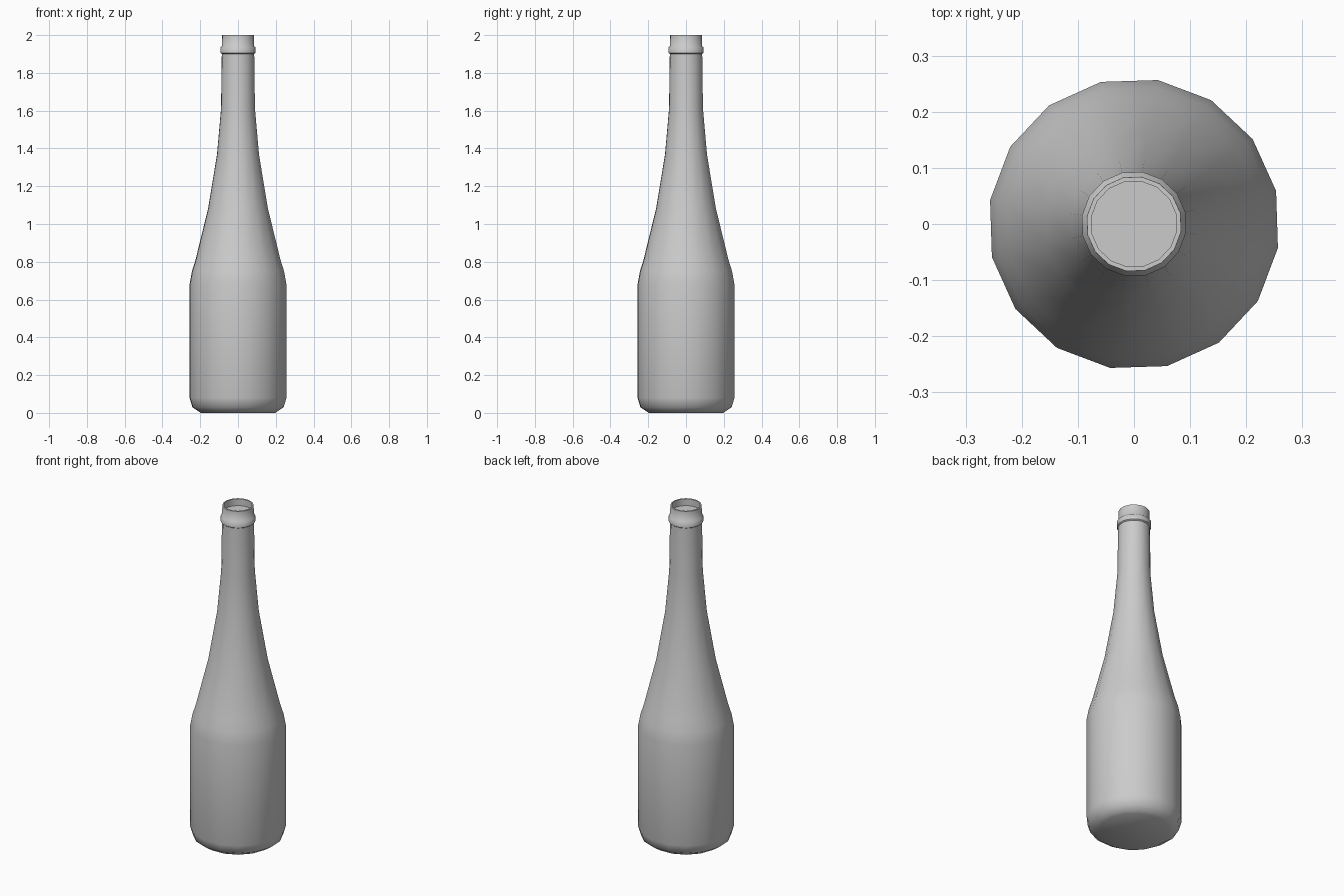
import bpy, bmesh, math

SIDES = 16
TURN = math.radians(13.1)

cube = bpy.data.objects.get("Cube")
if cube:
    bpy.data.objects.remove(cube, do_unlink=True)

grey = bpy.data.materials.new("plain_grey")
grey.use_nodes = True
colour = (0.6, 0.6, 0.6, 1)
grey.diffuse_color = colour
grey.node_tree.nodes["Principled BSDF"].inputs["Base Color"].default_value = colour


def lathe(name, profile):
    """Spin a (radius, height) profile round z and close both ends."""
    bm = bmesh.new()
    rings = []
    for r, z in profile:
        angles = [TURN + math.tau * i / SIDES for i in range(SIDES)]
        rings.append([bm.verts.new((r * math.cos(a), r * math.sin(a), z)) for a in angles])
    for low, high in zip(rings, rings[1:]):
        for i in range(SIDES):
            j = (i + 1) % SIDES
            bm.faces.new((low[i], low[j], high[j], high[i]))
    bm.faces.new(rings[0][::-1])
    bm.faces.new(rings[-1])
    mesh = bpy.data.meshes.new(name)
    bm.to_mesh(mesh)
    bm.free()
    mesh.materials.append(grey)
    obj = bpy.data.objects.new(name, mesh)
    bpy.context.collection.objects.link(obj)
    bpy.ops.object.select_all(action="DESELECT")
    obj.select_set(True)
    bpy.context.view_layer.objects.active = obj
    bpy.ops.object.shade_smooth_by_angle(angle=math.radians(50))
    return obj


# Base, body, shoulder, neck, collar, lip and recessed mouth in one outline
base = [(0.20, 0), (0.215, 0.01), (0.245, 0.03), (0.26, 0.08)]
shoulder = [(0.26, 0.68), (0.247, 0.75), (0.228, 0.81), (0.161, 1.08)]
neck = [(0.113, 1.365), (0.091, 1.61), (0.087, 1.90)]
collar = [(0.094, 1.905), (0.094, 1.935), (0.086, 1.942)]
mouth = [(0.085, 2.0), (0.077, 2.0), (0.077, 1.96)]
lathe("bottle", base + shoulder + neck + collar + mouth)
